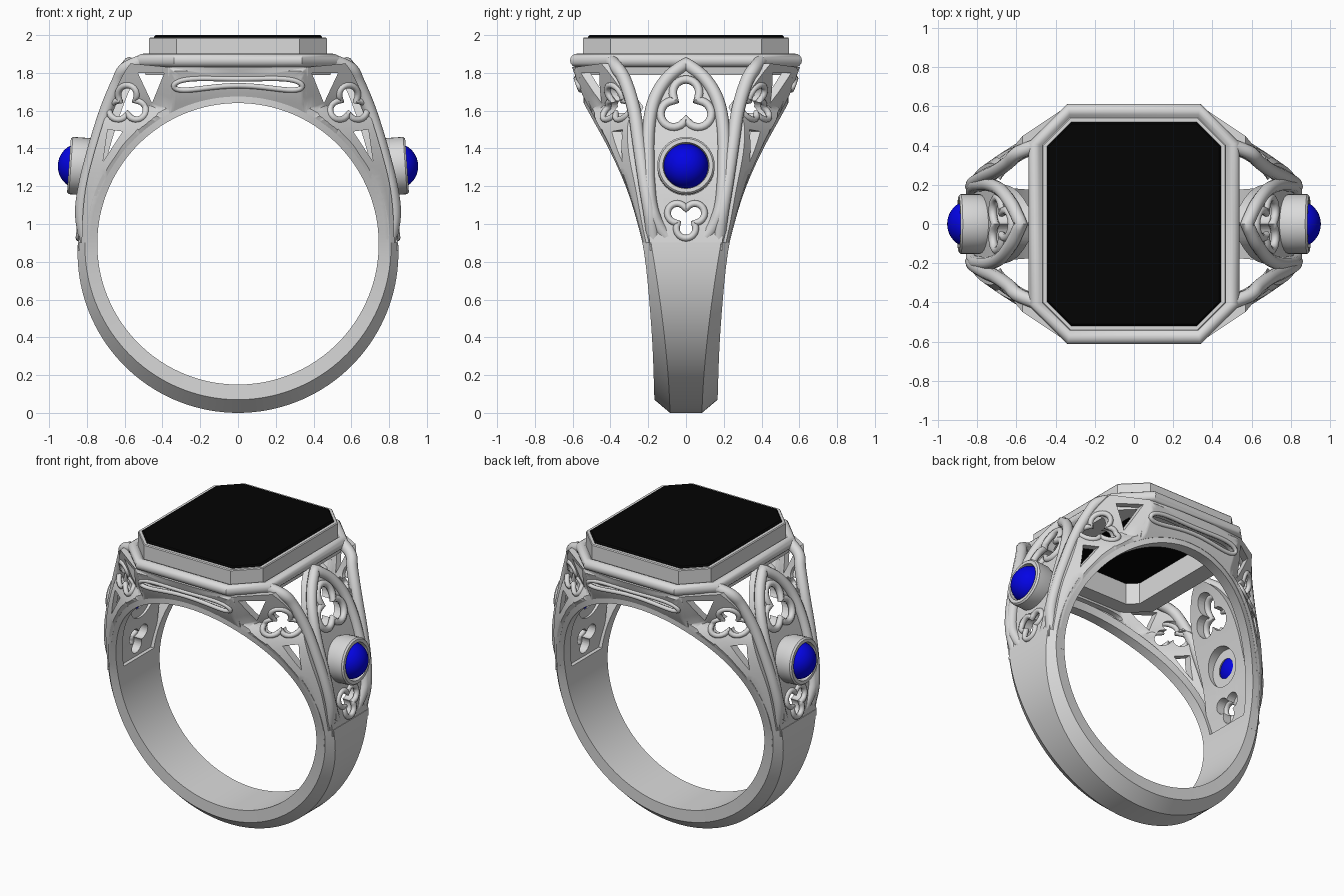
import bpy, bmesh
from math import sin, cos, pi, radians, sqrt, acos
from mathutils import Vector

cube = bpy.data.objects.get("Cube")
if cube:
    bpy.data.objects.remove(cube, do_unlink=True)


def material(name, r, g, b):
    m = bpy.data.materials.new(name)
    m.use_nodes = True
    m.diffuse_color = (r, g, b, 1)
    m.node_tree.nodes["Principled BSDF"].inputs["Base Color"].default_value = (r, g, b, 1)
    return m


SILVER = material("silver", 0.7, 0.7, 0.7)
BLACK = material("black stone", 0.001, 0.001, 0.001)
BLUE = material("blue gem", 0.001, 0.001, 0.78)
CZ = 0.895                      # centre height of the finger hole


def make(name, verts, faces, mat, angle=35):
    me = bpy.data.meshes.new(name)
    me.from_pydata([tuple(v) for v in verts], [], faces)
    bm = bmesh.new()
    bm.from_mesh(me)
    bmesh.ops.recalc_face_normals(bm, faces=bm.faces[:])
    bm.to_mesh(me)
    bm.free()
    me.materials.append(mat)
    me.shade_smooth()
    me.set_sharp_from_angle(angle=radians(angle))
    ob = bpy.data.objects.new(name, me)
    bpy.context.scene.collection.objects.link(ob)


def loft(name, rings, mat, closed=False, angle=35):
    """Skin closed rings of equal length; cap the ends unless closed."""
    n, k = len(rings[0]), len(rings)
    verts = [v for ring in rings for v in ring]
    faces = []
    for i in range(k if closed else k - 1):
        j = (i + 1) % k
        for a in range(n):
            b = (a + 1) % n
            faces.append((i * n + a, i * n + b, j * n + b, j * n + a))
    if not closed:
        faces += [tuple(range(n)), tuple(range((k - 1) * n, k * n))]
    make(name, verts, faces, mat, angle)


def spline(points, steps=6):
    """Smooth path through the points."""
    p = [Vector(q) for q in points]
    p = [2 * p[0] - p[1]] + p + [2 * p[-1] - p[-2]]
    out = []
    for a, b, c, d in zip(p, p[1:], p[2:], p[3:]):
        for s in range(steps):
            t = s / steps
            out.append(b + (c - a) * t / 2 + (a * 2 - b * 5 + c * 4 - d) * t * t / 2
                       + (b * 3 - a - c * 3 + d) * t ** 3 / 2)
    return out + [p[-2]]


def lookup(table, z):
    for a, b in zip(table, table[1:]):
        if z <= b[0]:
            t = max(0, (z - a[0]) / (b[0] - a[0]))
            return a[1] + (b[1] - a[1]) * t
    return table[-1][1]


def tube(name, path, r, ref, closed=False, sides=10):
    path = [Vector(p) for p in path]
    rings, n = [], len(path)
    for i, p in enumerate(path):
        a = path[i - 1] if closed or i else p
        b = path[(i + 1) % n] if closed or i < n - 1 else p
        u = (b - a).cross(Vector(ref)).normalized()
        v = (b - a).cross(u).normalized()
        rings.append([p + r * (u * cos(2 * pi * s / sides) + v * sin(2 * pi * s / sides))
                      for s in range(sides)])
    loft(name, rings, SILVER, closed, 50)


def pierced_plate(name, outline, holes, place):
    """Flat outline with holes, bent into space by place(u, v, depth)."""
    bm = bmesh.new()
    for loop in [outline] + holes:
        vs = [bm.verts.new((u, v, 0)) for u, v in loop]
        for a, b in zip(vs, vs[1:] + vs[:1]):
            bm.edges.new((a, b))
    bmesh.ops.triangle_fill(bm, use_beauty=True, edges=bm.edges[:], normal=(0, 0, 1))
    bmesh.ops.subdivide_edges(bm, edges=bm.edges[:], cuts=2, use_grid_fill=True)
    bm.verts.index_update()
    n = len(bm.verts)
    verts = [place(v.co.x, v.co.y, d) for d in (0, 1) for v in bm.verts]
    faces = []
    for f in bm.faces:
        ids = [v.index for v in f.verts]
        faces += [tuple(ids), tuple(i + n for i in reversed(ids))]
    for e in bm.edges:
        if len(e.link_faces) == 1:
            a, b = (v.index for v in e.verts)
            faces.append((a, b, b + n, a + n))
    bm.free()
    make(name, verts, faces, SILVER)


def trefoil(cx, cy, d, r, turn, n=48):
    """Union of three round lobes as one outline."""
    out = []
    for i in range(n):
        a = 2 * pi * i / n
        e = (a + pi / 3) % (2 * pi / 3) - pi / 3
        q = d * cos(e) + sqrt(max(0, r * r - (d * sin(e)) ** 2))
        out.append((cx + q * cos(a + turn), cy + q * sin(a + turn)))
    return out


# Half width of the band and outline of the shoulders, both by height
WIDTH = spline([(0, .165), (.4, .18), (.8, .215), (1, .255), (1.2, .315), (1.4, .4),
                (1.6, .505), (1.7, .555), (1.85, .61)])
SHOULDER = spline([(.8, .848), (1, .845), (1.2, .825), (1.4, .775), (1.6, .712),
                   (1.75, .65), (1.85, .59), (1.9, .53)])


def width(z):
    return lookup(WIDTH, z)


def shoulder(z):
    return lookup(SHOULDER, z)


def rib_x(z):
    """Ribs sink into the band at their feet."""
    return shoulder(z) - .015 - .2 * max(0, 1.05 - z)


def wall_y(x, z):
    rim_x = sqrt(max(0, .64 - (z - CZ) ** 2))
    return width(z) - .7 * max(0, abs(x) - max(.34, rim_x))


# Solid lower band with chamfered outer edges
rings = []
for i in range(73):
    a = radians(-90.5 + 181 * i / 72)
    side = min(1, 1 - cos(a))
    edge = .825 - .015 * side
    w = width(CZ - edge * cos(a))
    ro, flat = .895 - .047 * side, .085 + .1 * side ** 1.5
    section = [(.745, -w), (edge, -w), (ro, -flat), (ro, flat), (edge, w), (.745, w)]
    rings.append([(r * sin(a), y, CZ - r * cos(a)) for r, y in section])
loft("lower_band", rings, SILVER, angle=20)

# Narrow rims over the finger hole, front and back
turns = [2 * pi * i / 56 for i in range(56)]
slot = [(.34 * cos(a), 1.75 - .02 * cos(a) ** 2 + sin(a) * (.018 + .045 * cos(a) ** 2)) for a in turns]
for s, side in ((-1, "front"), (1, "back")):
    rings = []
    for i in range(73):
        a = radians(-8 + 196 * i / 72)
        w = width(CZ + .775 * sin(a))
        rings.append([(r * cos(a), s * y, CZ + r * sin(a)) for r, y in
                      ((.745, w - .07), (.745, w), (.805, w), (.805, w - .07))])
    loft(side + "_rim", rings, SILVER, angle=30)

    # Long pierced panel under the head
    def front_place(u, v, d):
        return (u, s * (wall_y(u, v) - .05 * d), v)
    arc = [radians(62 + 56 * i / 24) for i in range(25)]
    outline = [(.78 * cos(a), CZ + .78 * sin(a)) for a in arc] + [(-.37, 1.83), (.37, 1.83)]
    pierced_plate(side + "_panel", outline, [slot], front_place)
    tube(side + "_panel_edging", [front_place(u, v, 0) for u, v in slot], .014, (0, 1, 0), True, 8)

# Corner walls and outer ribs, one for each quarter
top_angle = acos(.34 / .78)
arc = [top_angle * i / 24 for i in range(25)]
wall = [(.78 * cos(a), CZ + .78 * sin(a)) for a in arc] + [(.36, 1.83)]
wall += [(shoulder(z) - .02, z) for z in [1.85 - .95 * i / 24 for i in range(25)]]
foil = trefoil(.585, 1.63, .055, .05, pi / 2)
triangle = [(.39, 1.8), (.53, 1.8), (.455, 1.64)]
gap = [(.61, 1.49), (.69, 1.5), (.715, 1.33)]
feet = [(.9, .17), (1.05, .19), (1.2, .215), (1.4, .245), (1.6, .275), (1.75, .32), (1.82, .36)]
rib = spline([(rib_x(z), y, z) for z, y in feet] + [(.5, .4, 1.865)])
for sx, lr in ((1, "left"), (-1, "right")):
    for sy, fb in ((-1, "front"), (1, "back")):
        tag = fb + "_" + lr

        def corner_place(u, v, d):
            return (sx * u, sy * (wall_y(u, v) - .05 * d), v)
        pierced_plate(tag + "_wall", wall, [foil, triangle, gap], corner_place)
        tube(tag + "_trefoil_edging", [corner_place(u, v, 0) for u, v in foil], .017, (0, 1, 0), True, 8)
        tube(tag + "_rib", [(sx * x, sy * y, z) for x, y, z in rib], .036, (0, 1, 0))

# Shoulder plates, pointed arches, bezels and gems
arch_half = spline([(.2, 1.25), (.2, 1.48), (.17, 1.65), (.1, 1.77), (0, 1.85)])
foot_half = spline([(0, .885), (.09, .92), (.15, 1.0), (.185, 1.1), (.2, 1.25)])


def mirrored(half):
    """Closed loop from a half that runs from the bottom centre to the top centre."""
    pts = [(p[0], p[1]) for p in half]
    return pts + [(-u, v) for u, v in reversed(pts) if u > 1e-5]


arch = mirrored(foot_half[:-1] + arch_half)
plate = mirrored([(.19, .86), (.2, 1.0)] + arch_half)
upper = trefoil(0, 1.62, .075, .07, pi / 2)
lower = trefoil(0, 1.03, .054, .051, -pi / 2)
window = [(.125 * cos(a), 1.3 + .125 * sin(a)) for a in turns]
for sx, lr in ((1, "left"), (-1, "right")):
    def side_place(u, v, d):
        inset = .02 * min(1, max(0, v - .87) / .2)
        return (sx * (shoulder(v) - inset - .075 * d), u, v)
    pierced_plate(lr + "_shoulder_plate", plate, [upper, lower, window], side_place)
    tube(lr + "_arch", [(sx * rib_x(v), u, v) for u, v in arch], .034, (1, 0, 0), True)
    for h, r in ((upper, .022), (lower, .018)):
        tube(lr + "_trefoil_edging", [side_place(u, v, 0) for u, v in h], r, (1, 0, 0), True, 8)

    def turned(profile, n=40, tilt=radians(4)):
        out = []
        for x, r in profile:
            ring = []
            for i in range(n):
                a = 2 * pi * i / n
                dx, dz = x - .82, r * sin(a)
                ring.append((sx * (.82 + dx * cos(tilt) - dz * sin(tilt)), r * cos(a),
                             1.305 + dx * sin(tilt) + dz * cos(tilt)))
            out.append(ring)
        return out
    bezel = [(.74, .065), (.74, .135), (.79, .152), (.885, .152), (.895, .143), (.895, .122), (.85, .119)]
    loft(lr + "_side_bezel", turned(bezel), SILVER, True)
    dome = [(.842 - .112 * cos(pi * i / 20), .118 * sin(pi * i / 20) + .0005) for i in range(21)]
    loft(lr + "_side_gem", turned(dome), BLUE)


# Eight-sided head with its rolled frame, and the flat stone
def octagon(a, z):
    b, c = a + .075, .12 + (a - .44) * .8
    quarter = [(a, b - c), (a - c, b)]
    pts = quarter + [(-x, y) for x, y in reversed(quarter)]
    return [(x, y, z) for x, y in pts + [(-x, -y) for x, y in pts]]


roll = [radians(-100 + 245 * i / 10) for i in range(11)]
head = [(.49, 1.79)] + [(.503 + .036 * cos(a), 1.866 + .036 * sin(a)) for a in roll]
head += [(.47, 1.885), (.47, 1.982), (.465, 1.988), (.445, 1.988), (.445, 1.94), (.365, 1.94), (.365, 1.79)]
loft("head_frame", [octagon(a, z) for a, z in head], SILVER, True, 30)
loft("top_stone", [octagon(a, z) for a, z in ((.445, 1.935), (.445, 1.99), (.435, 2.0))], BLACK, angle=20)
